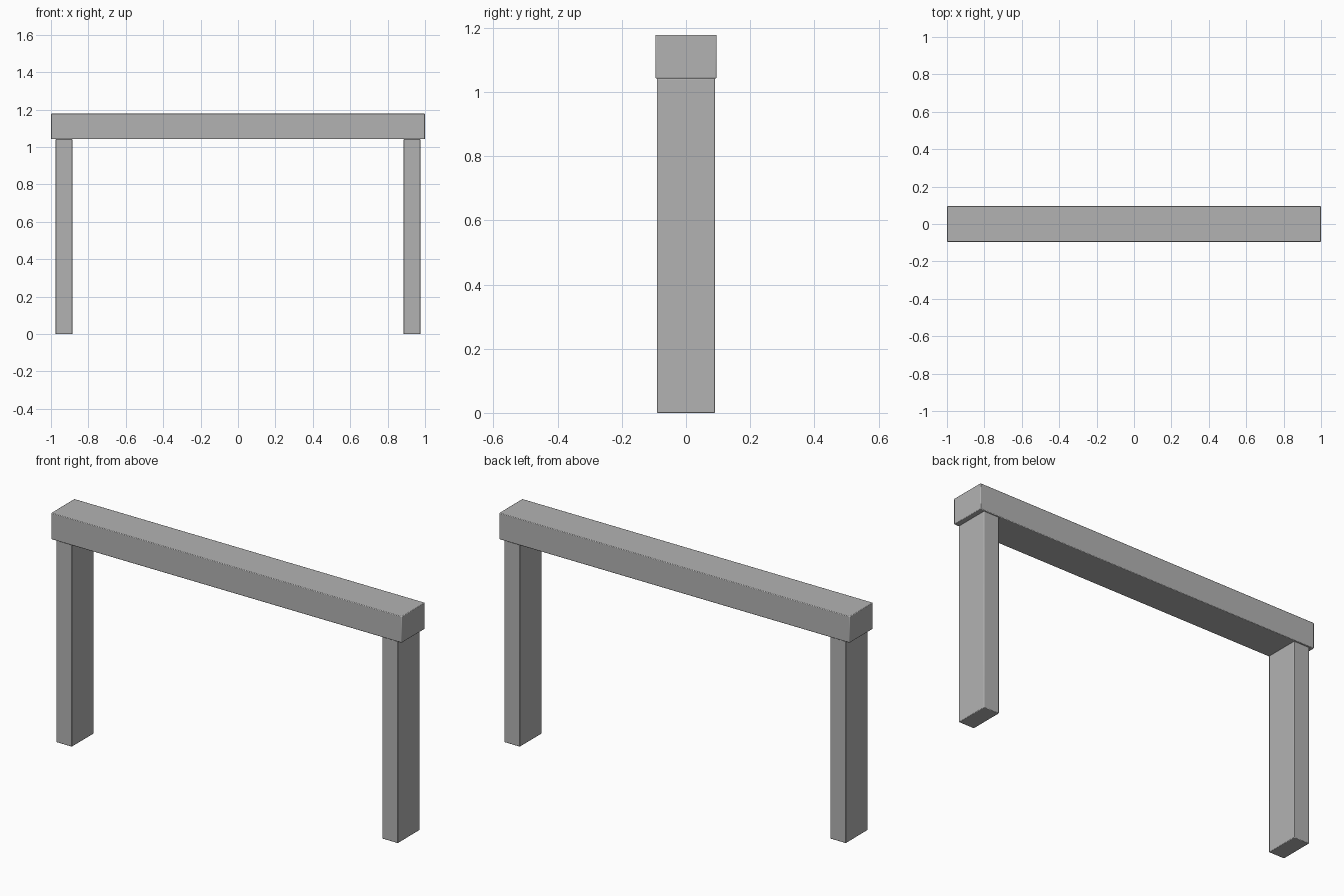
import bpy

if "Cube" in bpy.data.objects:
    bpy.data.objects.remove(bpy.data.objects["Cube"])

# Single plain grey finish
grey = bpy.data.materials.new("plain_grey")
grey.diffuse_color = (0.45, 0.45, 0.45, 1.0)
grey.use_nodes = True
grey.node_tree.nodes["Principled BSDF"].inputs["Base Color"].default_value = grey.diffuse_color


def box(name, lo, hi, bevel=0.003):
    """Box between two corners with very slightly eased edges."""
    bpy.ops.mesh.primitive_cube_add(
        size=1, location=[(a + b) / 2 for a, b in zip(lo, hi)])
    ob = bpy.context.object
    ob.name = name
    ob.scale = [b - a for a, b in zip(lo, hi)]
    bpy.ops.object.transform_apply(location=False, rotation=False, scale=True)
    ob.data.materials.append(grey)
    mod = ob.modifiers.new("eased_edges", 'BEVEL')
    mod.width = bevel
    mod.segments = 2
    bpy.ops.object.shade_smooth_by_angle()
    return ob


# Long horizontal beam
box("top_beam", (-1, -0.095, 1.042), (1, 0.095, 1.178))

# Upright posts, set in a little from the beam ends
for side, x in (("left", -0.93), ("right", 0.93)):
    box(side + "_post", (x - 0.045, -0.09, 0), (x + 0.045, 0.09, 1.042))
